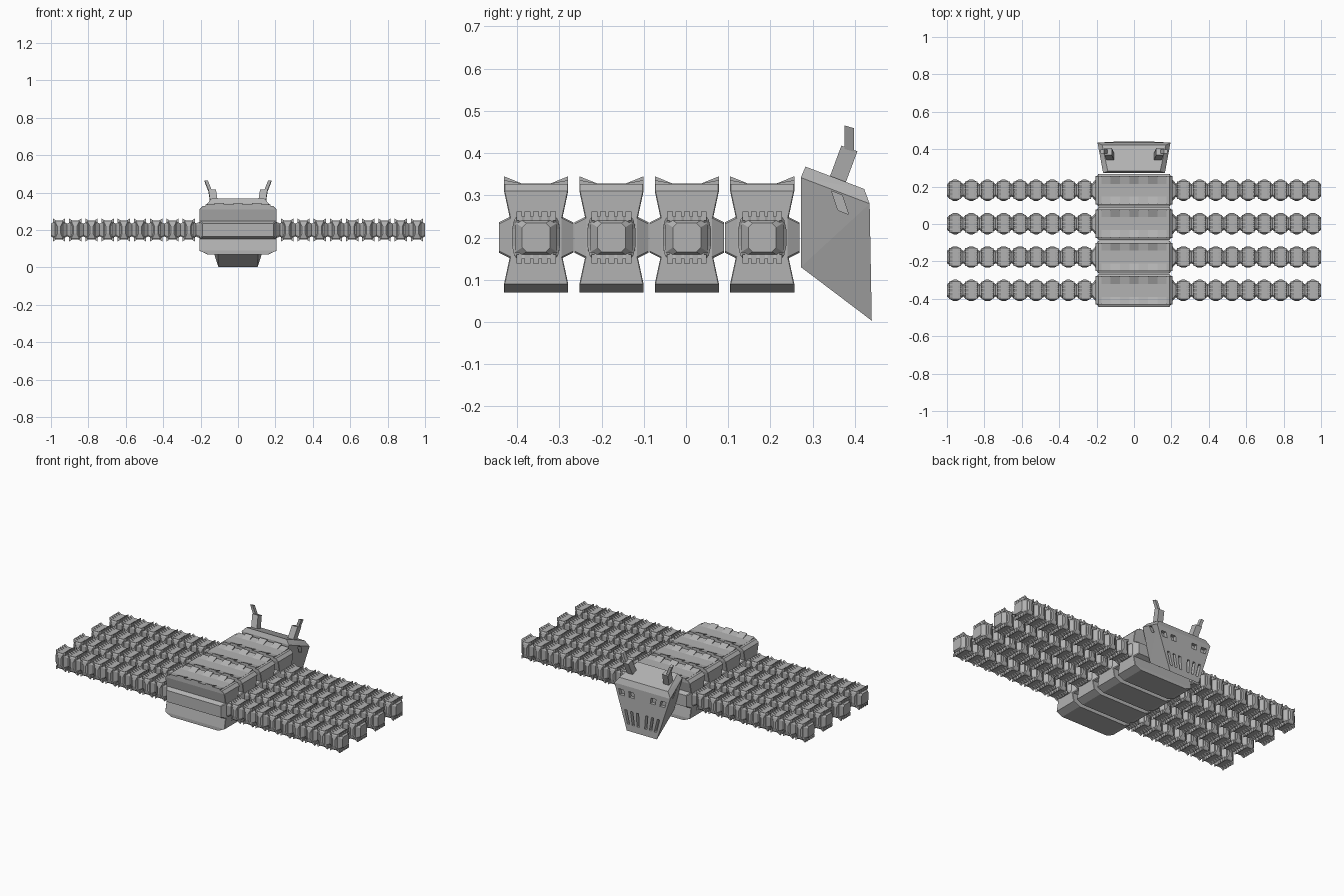
import bpy, bmesh
from mathutils import Vector

if "Cube" in bpy.data.objects:
    bpy.data.objects.remove(bpy.data.objects["Cube"], do_unlink=True)

# One metal colour for everything
metal = bpy.data.materials.new("grey metal")
metal.use_nodes = True
COLOUR = (0.45, 0.45, 0.45, 1)
metal.diffuse_color = COLOUR
metal.node_tree.nodes["Principled BSDF"].inputs["Base Color"].default_value = COLOUR

AXES = {
    "x": lambda u, v, p: (p, u, v),
    "y": lambda u, v, p: (u, p, v),
    "z": lambda u, v, p: (u, v, p),
}


def bridge(bm, rings):
    """Skin a list of vertex loops and cap both ends."""
    loops = [[bm.verts.new(c) for c in ring] for ring in rings]
    n = len(loops[0])
    for a, b in zip(loops, loops[1:]):
        for i in range(n):
            j = (i + 1) % n
            bm.faces.new((a[i], a[j], b[j], b[i]))
    bm.faces.new(loops[0][::-1])
    bm.faces.new(loops[-1])


def loft(bm, axis, rings, cut):
    """Chamfered rectangles (half u, half v, position) along an axis."""
    put = AXES[axis]
    skin = []
    for u, v, p in rings:
        a, b = u - cut, v - cut
        outline = [(u, -b), (u, b), (a, v), (-a, v), (-u, b), (-u, -b), (-a, -v), (a, -v)]
        skin.append([put(s, t, p) for s, t in outline])
    bridge(bm, skin)


def valley(bm, axis, start, end, half, base, low, high):
    """Strip along an axis whose two ends rise like ramps."""
    prof = [(-half, base), (half, base), (half, high), (half * 0.45, low),
            (-half * 0.45, low), (-half, high)]
    put = AXES[axis]
    bridge(bm, [[put(s, t, p) for s, t in prof] for p in (start, end)])


def hull(bm, points):
    verts = [bm.verts.new(p) for p in points]
    res = bmesh.ops.convex_hull(bm, input=verts)
    spare = [g for g in res["geom_interior"] if isinstance(g, bmesh.types.BMVert)]
    bmesh.ops.delete(bm, geom=spare, context="VERTS")


def to_mesh(bm, name):
    bmesh.ops.recalc_face_normals(bm, faces=bm.faces)
    mesh = bpy.data.meshes.new(name)
    bm.to_mesh(mesh)
    bm.free()
    mesh.materials.append(metal)
    return mesh


def place(name, mesh, loc=(0, 0, 0)):
    ob = bpy.data.objects.new(name, mesh)
    ob.location = loc
    bpy.context.scene.collection.objects.link(ob)
    return ob


# Body segment: waisted block, ribbed top, end bosses and leg sockets
bm = bmesh.new()
loft(bm, "z", [(0.165, 0.076, -0.13), (0.207, 0.076, -0.11), (0.207, 0.062, -0.045),
               (0.207, 0.062, 0.045), (0.207, 0.076, 0.11), (0.19, 0.076, 0.127)], 0.002)
loft(bm, "y", [(0.19, 0.036, -0.088), (0.207, 0.05, -0.06),
               (0.207, 0.05, 0.06), (0.19, 0.036, 0.088)], 0.004)
for i in range(-3, 4):
    high = 0.145 if i % 2 == 0 else 0.136
    valley(bm, "x", i * 0.05 - 0.025, i * 0.05 + 0.025, 0.076, 0.11, 0.128, high)
loft(bm, "x", [(0.035, 0.035, -0.225), (0.063, 0.045, -0.2),
               (0.063, 0.045, 0.2), (0.035, 0.035, 0.225)], 0.012)
segment = to_mesh(bm, "body_segment")

# Leg link: small hourglass block with bosses and teeth above and below
LINK = 0.0866
bm = bmesh.new()
loft(bm, "z", [(0.033, 0.046, -0.05), (0.031, 0.052, -0.042), (0.021, 0.057, -0.02),
               (0.021, 0.057, 0.02), (0.031, 0.052, 0.042), (0.033, 0.046, 0.05)], 0.012)
loft(bm, "x", [(0.033, 0.034, -LINK / 2), (0.05, 0.045, -0.022),
               (0.05, 0.045, 0.022), (0.033, 0.034, LINK / 2)], 0.01)
for side in (-1, 1):
    for i in range(5):
        y = (i - 2) * 0.02
        valley(bm, "y", y - 0.007, y + 0.007, 0.033, side * 0.04, side * 0.05, side * 0.062)
link = to_mesh(bm, "leg_link")

# Four segments, each with a long row of links on both sides
for row in range(4):
    y = -0.355 + row * 0.1785
    place(f"body_segment_{row + 1}", segment, (0, y, 0.2))
    for side, label in ((1, "left"), (-1, "right")):
        for i in range(9):
            x = side * (1 - LINK * (i + 0.5))
            place(f"{label}_leg_{row + 1}_link_{9 - i}", link, (x, y, 0.2))

# Head: wedge block that widens towards its face
bm = bmesh.new()
half_head = [(0.14, 0.283, 0.368), (0.165, 0.272, 0.342), (0.11, 0.272, 0.13),
             (0.17, 0.422, 0.315), (0.195, 0.435, 0.28), (0.105, 0.44, 0.003)]
hull(bm, [(s * x, y, z) for x, y, z in half_head for s in (-1, 1)])
head = place("head", to_mesh(bm, "head"))


# Recesses: face windows, fanned slits and side vents
def face_slot(bm, frac, width, z0, z1):
    pts = []
    for z in (z0, z1):
        mid = frac * (0.105 + 0.09 * z / 0.28)
        pts += [(mid + d, y, z) for d in (-width / 2, width / 2) for y in (0.415, 0.46)]
    hull(bm, pts)


cut = bmesh.new()
for s in (-1, 1):
    for frac in (0.42, 0.8):
        face_slot(cut, s * frac, 0.035, 0.215, 0.25)
    for frac in (0.22, 0.5, 0.78):
        face_slot(cut, s * frac, 0.016, 0.045, 0.13)
    hull(cut, [(s * x, y + dy, z) for x in (0.155, 0.25)
               for y, dy, z in ((0.345, 0, 0.31), (0.37, 0, 0.3),
                                (0.36, 0, 0.265), (0.385, 0, 0.255))])
cutter = place("recess_cutter", to_mesh(cut, "recess_cutter"))
cutter.hide_render = True
mod = head.modifiers.new("recesses", "BOOLEAN")
mod.object = cutter
mod.operation = "DIFFERENCE"
mod.solver = "EXACT"
graph = bpy.context.evaluated_depsgraph_get()
carved = bpy.data.meshes.new_from_object(head.evaluated_get(graph))
head.modifiers.clear()
head.data = carved
bpy.data.objects.remove(cutter, do_unlink=True)


# Antennae: stout leaning base and a thin outward tip
def beam(bm, a, b, wide, deep):
    hull(bm, [Vector(c) + Vector((i * wide, j * deep, -j * deep * tilt))
              for c, tilt in (a, b) for i in (-1, 1) for j in (-1, 1)])


for s, label in ((1, "left"), (-1, "right")):
    bm = bmesh.new()
    beam(bm, ((s * 0.125, 0.355, 0.325), 0.35), ((s * 0.138, 0.387, 0.411), 0.35), 0.02, 0.019)
    beam(bm, ((s * 0.142, 0.387, 0.39), 0.3), ((s * 0.17, 0.387, 0.462), 0.3), 0.009, 0.011)
    place(f"{label}_antenna", to_mesh(bm, "antenna"))
